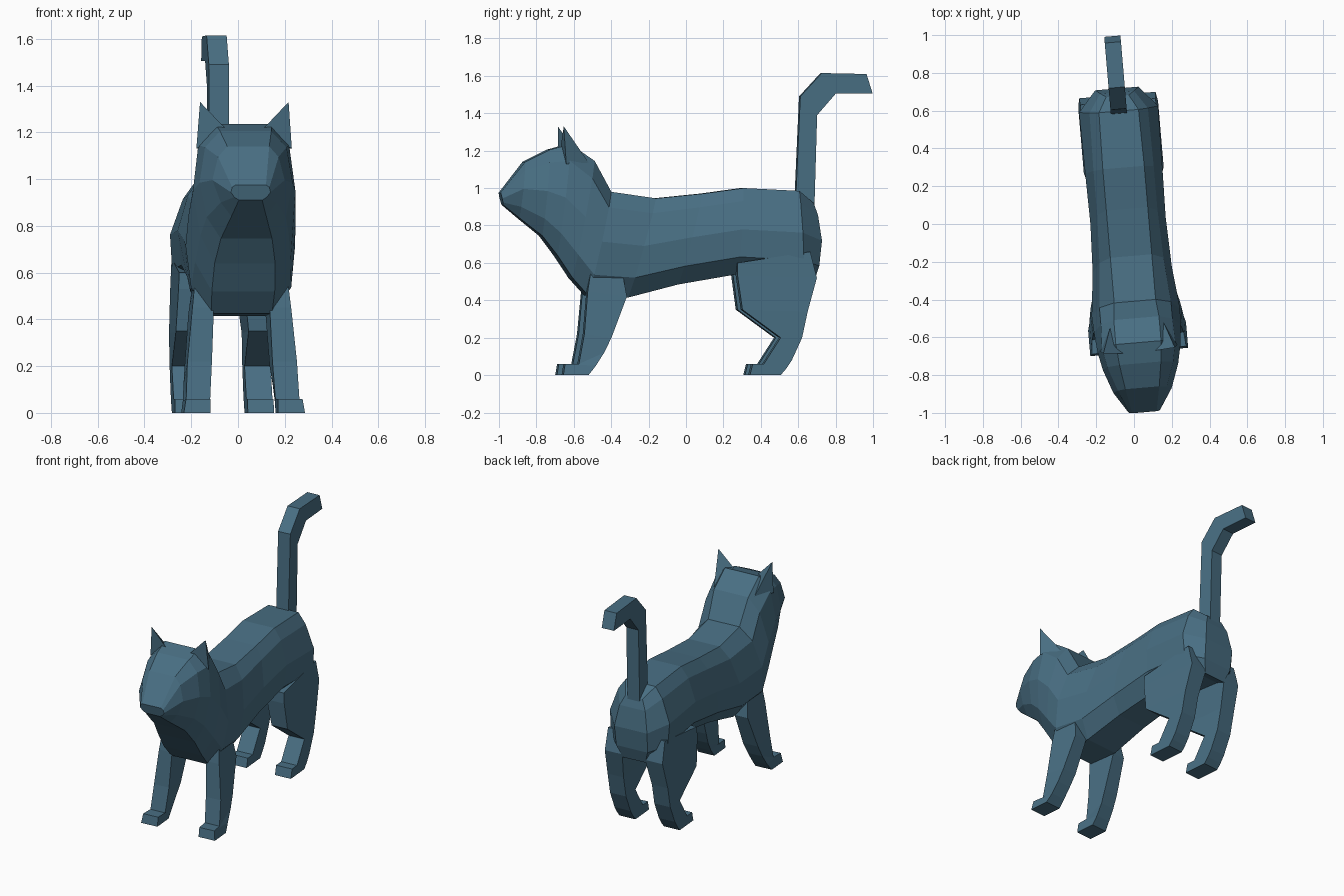
import bpy, bmesh

if "Cube" in bpy.data.objects:
    bpy.data.objects.remove(bpy.data.objects["Cube"])

coat = bpy.data.materials.new("slate_blue_coat")
coat.diffuse_color = (0.066, 0.158, 0.228, 1)
coat.use_nodes = True
coat.node_tree.nodes["Principled BSDF"].inputs["Base Color"].default_value = coat.diffuse_color

TURN = 0.085       # the animal stands slightly turned
SHIFT = -0.03


def make(name, bm):
    bmesh.ops.recalc_face_normals(bm, faces=bm.faces)
    me = bpy.data.meshes.new(name)
    bm.to_mesh(me)
    bm.free()
    me.materials.append(coat)
    ob = bpy.data.objects.new(name, me)
    bpy.context.collection.objects.link(ob)
    ob.rotation_euler.z = TURN
    ob.location.x = SHIFT
    return ob


def loft(name, rings):
    """Skin a list of closed rings and cap both ends."""
    bm = bmesh.new()
    vs = [[bm.verts.new(p) for p in r] for r in rings]
    n = len(vs[0])
    for a, b in zip(vs, vs[1:]):
        for i in range(n):
            j = (i + 1) % n
            bm.faces.new((a[i], a[j], b[j], b[i]))
    bm.faces.new(vs[0])
    bm.faces.new(vs[-1])
    return make(name, bm)


def limb(name, stations, side=1):
    """Four-sided limb: front point, back point, inner x, outer x."""
    rings = []
    for (fy, fz), (by, bz), xi, xo in stations:
        rings.append([(side * xi, fy, fz), (side * xo, fy, fz),
                      (side * xo, by, bz), (side * xi, by, bz)])
    return loft(name, rings)


# Body and head: top point, bottom point, half widths from top to bottom
LEVELS = (0, 0.15, 0.48, 0.8, 1)
sections = [
    ((-1.00, 0.975), (-0.985, 0.91), (.065, .08, .085, .07, .05)),   # nose
    ((-0.87, 1.14), (-0.90, 0.84), (.09, .13, .155, .12, .075)),     # muzzle
    ((-0.74, 1.205), (-0.78, 0.745), (.11, .175, .20, .17, .11)),    # brow
    ((-0.63, 1.235), (-0.70, 0.64), (.12, .195, .22, .19, .13)),     # crown
    ((-0.50, 1.145), (-0.62, 0.52), (.12, .19, .23, .205, .135)),    # neck
    ((-0.41, 0.98), (-0.535, 0.425), (.11, .19, .235, .215, .13)),   # chest
    ((-0.17, 0.945), (-0.32, 0.415), (.11, .17, .21, .20, .12)),
    ((0.08, 0.97), (-0.05, 0.485), (.11, .16, .20, .19, .11)),       # belly
    ((0.30, 1.00), (0.27, 0.54), (.11, .16, .205, .19, .10)),
    ((0.60, 0.985), (0.62, 0.52), (.105, .155, .21, .20, .10)),      # hips
    ((0.68, 0.92), (0.68, 0.50), (.06, .09, .115, .11, .08)),        # rump
]
rings = []
for i, ((ty, tz), (by, bz), widths) in enumerate(sections):
    half = []
    for t, w in zip(LEVELS, widths):
        y = ty + (by - ty) * t
        if i == len(sections) - 1:
            y += 0.16 * t * (1 - t)          # rounded rump
        half.append((w, y, tz + (bz - tz) * t))
    rings.append(half + [(-x, y, z) for x, y, z in reversed(half)])
body = loft("body_and_head", rings)

# Split the rump cap across its widest level so it bends
bm = bmesh.new()
bm.from_mesh(body.data)
bm.verts.ensure_lookup_table()
last = bm.verts[-10:]
cap = [f for f in bm.faces if all(v in last for v in f.verts)][0]
bm.faces.remove(cap)
for i in range(4):
    bm.faces.new((last[i], last[i + 1], last[8 - i], last[9 - i]))
bmesh.ops.recalc_face_normals(bm, faces=bm.faces)
bm.to_mesh(body.data)
bm.free()

front_leg = [
    ((-0.52, 0.60), (-0.36, 0.56), .10, .195),
    ((-0.545, 0.45), (-0.335, 0.42), .12, .212),
    ((-0.565, 0.22), (-0.42, 0.20), .13, .235),
    ((-0.595, 0.06), (-0.46, 0.12), .14, .243),
    ((-0.67, 0.06), (-0.505, 0.05), .145, .25),
    ((-0.68, 0.00), (-0.545, 0.00), .145, .26),
]
hind_leg = [
    ((0.26, 0.60), (0.65, 0.66), .07, .20),
    ((0.26, 0.53), (0.685, 0.52), .08, .203),
    ((0.285, 0.35), (0.635, 0.34), .10, .212),
    ((0.49, 0.20), (0.605, 0.20), .10, .212),
    ((0.40, 0.06), (0.55, 0.08), .10, .212),
    ((0.34, 0.06), (0.52, 0.035), .10, .212),
    ((0.325, 0.00), (0.49, 0.00), .10, .212),
]
for side, word in ((1, "right"), (-1, "left")):
    limb(word + "_front_leg", front_leg, side)
    limb(word + "_hind_leg", hind_leg, side)

    # Ear: pointed three-sided pyramid sunk into the crown
    bm = bmesh.new()
    pts = [(.08, -.68, 1.215), (.205, -.66, 1.13), (.14, -.53, 1.13), (.19, -.672, 1.33)]
    a, b, c, tip = [bm.verts.new((side * x, y, z)) for x, y, z in pts]
    for f in ((a, b, tip), (b, c, tip), (c, a, tip), (a, b, c)):
        bm.faces.new(f)
    make(word + "_ear", bm)

# Tail: rises straight, then bends backward
limb("tail", [
    ((0.585, 0.93), (0.685, 0.88), -.043, .043),
    ((0.61, 1.49), (0.70, 1.39), -.043, .043),
    ((0.725, 1.615), (0.80, 1.505), -.043, .043),
    ((0.965, 1.61), (0.998, 1.505), -.043, .043),
])
